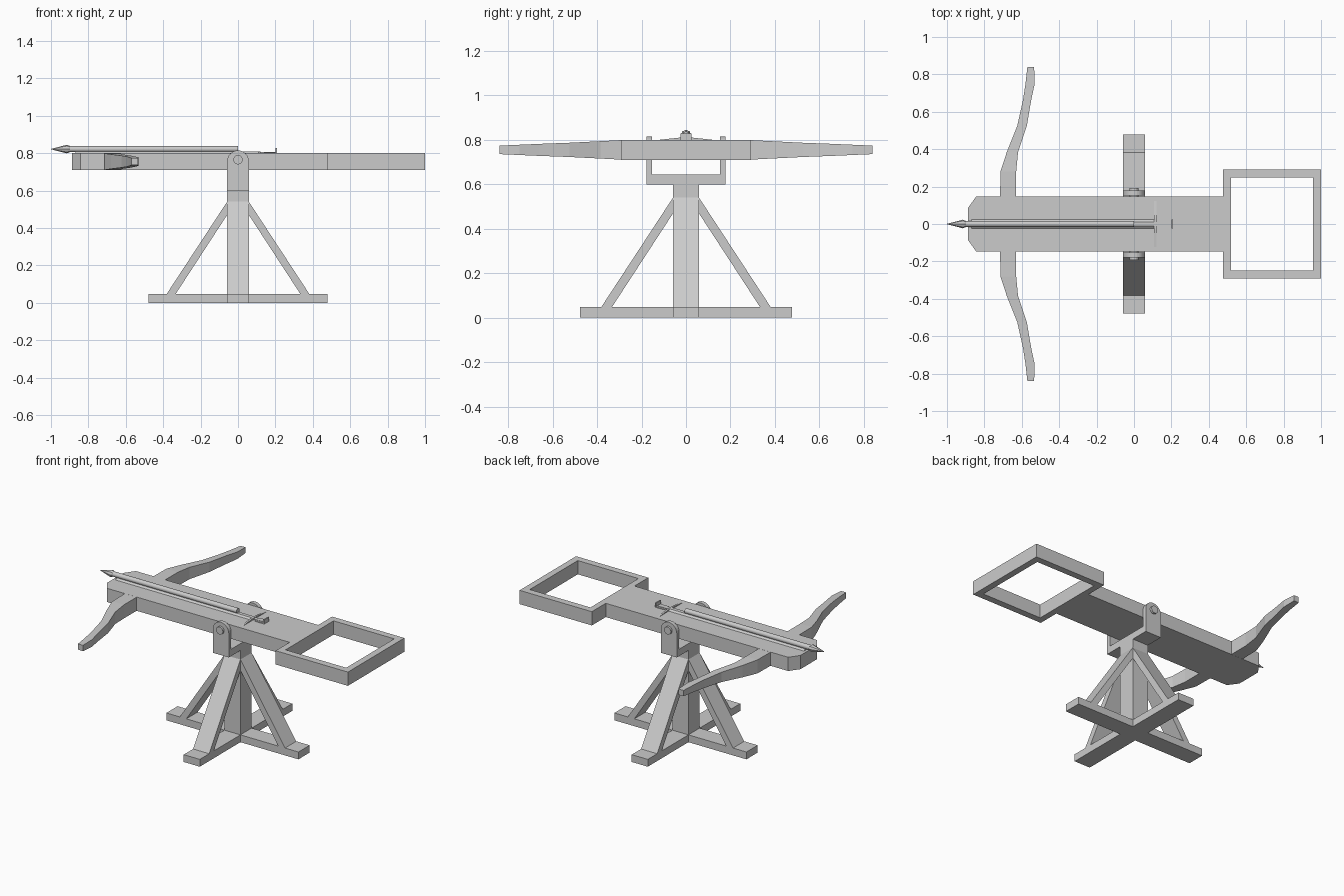
import bpy, bmesh, math
from mathutils import Matrix

if "Cube" in bpy.data.objects:
    bpy.data.objects.remove(bpy.data.objects["Cube"])


def finish(bm, name, smooth=False):
    bmesh.ops.recalc_face_normals(bm, faces=bm.faces)
    me = bpy.data.meshes.new(name)
    bm.to_mesh(me)
    bm.free()
    ob = bpy.data.objects.new(name, me)
    bpy.context.collection.objects.link(ob)
    if smooth:
        bpy.context.view_layer.objects.active = ob
        ob.select_set(True)
        bpy.ops.object.shade_smooth_by_angle(angle=math.radians(40))
        ob.select_set(False)
    return ob


def loft(name, rings, smooth=False):
    # skin a list of equal-length vertex rings and cap both ends
    bm = bmesh.new()
    vs = [[bm.verts.new(p) for p in r] for r in rings]
    n = len(vs[0])
    for a, b in zip(vs, vs[1:]):
        for i in range(n):
            j = (i + 1) % n
            bm.faces.new((a[i], a[j], b[j], b[i]))
    bm.faces.new(vs[0])
    bm.faces.new(vs[-1])
    return finish(bm, name, smooth)


def box(name, x0, x1, y0, y1, z0, z1):
    return loft(name, [[(x0, y0, z), (x1, y0, z), (x1, y1, z), (x0, y1, z)]
                       for z in (z0, z1)])


def prism(name, profile, y0, y1):
    # x-z profile extruded along y
    return loft(name, [[(x, y, z) for x, z in profile] for y in (y0, y1)])


def rod(name, stations, z, sides):
    # (x, radius) stations revolved about a line along x
    return loft(name, [[(x, r * math.cos(a), z + r * math.sin(a))
                        for a in [2 * math.pi * i / sides for i in range(sides)]]
                       for x, r in stations], True)


W = 0.058

# crossed feet and post
box("foot_beam_long", -0.478, 0.478, -W, W, 0, 0.048)
box("foot_beam_cross", -W, W, -0.478, 0.478, 0, 0.048)
box("post", -W, W, -W, W, 0.01, 0.6)

# four diagonal braces
for k in range(4):
    ob = prism("brace_%d" % (k + 1),
               [(0.383, 0.045), (0.335, 0.045), (0.05, 0.482), (0.05, 0.553)], -W, W)
    ob.data.transform(Matrix.Rotation(k * math.pi / 2, 4, 'Z'))

# yoke with rounded arms and pivot pins
box("yoke_base", -W, W, -0.178, 0.178, 0.6, 0.645)
arch = [(W * math.cos(a), 0.757 + W * math.sin(a))
        for a in [math.pi * i / 12 for i in range(13)]]
for s, side in ((-1, "front"), (1, "back")):
    prism("yoke_arm_" + side, [(-W, 0.61), (W, 0.61)] + arch, s * 0.153, s * 0.178)
    pin = [(0.025 * math.cos(a), 0.765 + 0.025 * math.sin(a))
           for a in [math.pi * i / 8 for i in range(16)]]
    prism("pivot_pin_" + side, pin, s * 0.14, s * 0.192)

# stock with chamfered nose
plan = [(0.477, -0.148), (0.477, 0.148), (-0.843, 0.148), (-0.888, 0.085),
        (-0.888, -0.085), (-0.843, -0.148)]
loft("stock", [[(x, y, z) for x, y in plan] for z in (0.71, 0.8)])

# rear handle frame
box("handle_front_bar", 0.477, 0.518, -0.292, 0.292, 0.71, 0.8)
box("handle_rear_bar", 0.957, 1.0, -0.292, 0.292, 0.71, 0.8)
for s, side in ((-1, "front"), (1, "back")):
    box("handle_side_bar_" + side, 0.518, 0.957, s * 0.248, s * 0.292, 0.71, 0.8)

# bow arms: (y, left x, right x, half height), mirrored through the stock
st = [(0.14, -0.716, -0.63, 0.0445), (0.28, -0.714, -0.63, 0.0445),
      (0.385, -0.68, -0.62, 0.039), (0.525, -0.624, -0.573, 0.032),
      (0.66, -0.594, -0.55, 0.027), (0.75, -0.58, -0.531, 0.023),
      (0.84, -0.57, -0.534, 0.019)]
for s, side in ((-1, "front"), (1, "back")):
    loft("bow_arm_" + side,
         [[(a, s * y, 0.755 - h), (b, s * y, 0.755 - h),
           (b, s * y, 0.755 + h), (a, s * y, 0.755 + h)] for y, a, b, h in st])

# low rail under the bolt
loft("bolt_rail", [[(x, -0.03, 0.795), (x, 0.03, 0.795), (x, 0.012, 0.81), (x, -0.012, 0.81)]
                   for x in (-0.87, 0.12)])

# bolt shaft and head
rod("bolt_shaft", [(-0.93, 0.016), (0.0, 0.016)], 0.822, 12)
rod("bolt_head", [(-1.0, 0.001), (-0.915, 0.023), (-0.895, 0.015)], 0.822, 8)

# string catch and upturned trigger
loft("string_catch", [[(x, -0.14, 0.798), (x, 0.14, 0.798), (x, 0.03, 0.81), (x, -0.03, 0.81)]
                      for x in (0.108, 0.12)])
box("trigger_plate", 0.11, 0.207, -0.012, 0.012, 0.798, 0.806)
box("trigger_tab", 0.2, 0.208, -0.025, 0.025, 0.798, 0.828)
box("trigger_foot", 0.14, 0.207, -0.025, 0.025, 0.798, 0.804)
